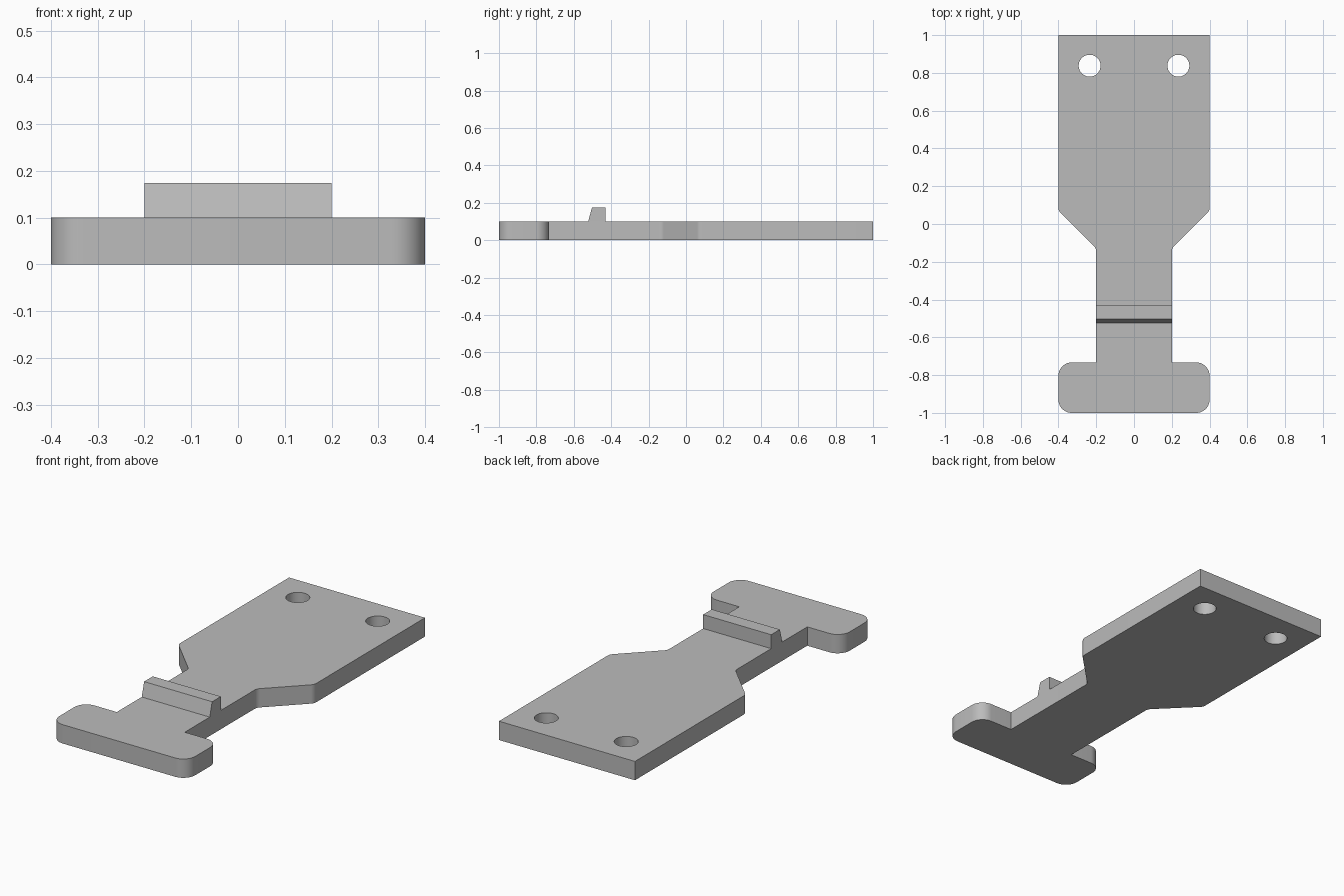
import bpy, bmesh, math
from mathutils import Vector

cube = bpy.data.objects.get("Cube")
if cube:
    bpy.data.objects.remove(cube, do_unlink=True)

THICK = 0.1
RIDGE_TOP = 0.174

grey = bpy.data.materials.new("plain grey")
grey.use_nodes = True
colour = (0.5, 0.5, 0.5, 1)
grey.diffuse_color = colour
grey.node_tree.nodes["Principled BSDF"].inputs["Base Color"].default_value = colour


def rounded(corners, steps=10):
    """Outline with each (x, y, radius) corner replaced by an arc."""
    out = []
    for i, (x, y, r) in enumerate(corners):
        p = Vector((x, y))
        if r == 0:
            out.append(p)
            continue
        a = (Vector(corners[i - 1][:2]) - p).normalized()
        b = (Vector(corners[(i + 1) % len(corners)][:2]) - p).normalized()
        half = a.angle(b) / 2
        centre = p + (a + b).normalized() * r / math.sin(half)
        start = p + a * r / math.tan(half) - centre
        end = p + b * r / math.tan(half) - centre
        sweep = start.angle(end)
        for k in range(steps + 1):
            t = k / steps
            out.append(centre + (start * math.sin((1 - t) * sweep)
                                 + end * math.sin(t * sweep)) / math.sin(sweep))
    return out


def circle(cx, cy, r, n=40):
    return [Vector((cx + r * math.cos(math.tau * k / n),
                    cy + r * math.sin(math.tau * k / n))) for k in range(n)]


def extrude_loops(name, loops, place, offset):
    """Fill the loops (later ones are holes) and extrude by offset."""
    bm = bmesh.new()
    edges = []
    for loop in loops:
        vs = [bm.verts.new(place(p)) for p in loop]
        edges += [bm.edges.new((v, vs[i - 1])) for i, v in enumerate(vs)]
    bmesh.ops.triangle_fill(bm, edges=edges, use_beauty=True)
    ext = bmesh.ops.extrude_face_region(bm, geom=bm.faces[:], use_keep_orig=True)
    top = [g for g in ext["geom"] if isinstance(g, bmesh.types.BMVert)]
    bmesh.ops.translate(bm, verts=top, vec=offset)
    bmesh.ops.recalc_face_normals(bm, faces=bm.faces[:])
    mesh = bpy.data.meshes.new(name)
    bm.to_mesh(mesh)
    bm.free()
    mesh.materials.append(grey)
    obj = bpy.data.objects.new(name, mesh)
    bpy.context.collection.objects.link(obj)
    bpy.ops.object.select_all(action='DESELECT')
    obj.select_set(True)
    bpy.context.view_layer.objects.active = obj
    bpy.ops.object.shade_smooth_by_angle(angle=math.radians(25))
    return obj


# Flat plate: wide body, tapered neck and rounded T-shaped end, with two holes
half_side = [(0.4, -1, 0.07), (0.4, -0.733, 0.07), (0.2, -0.733, 0),
             (0.2, -0.13, 0.04), (0.4, 0.07, 0.04), (0.4, 1, 0)]
corners = half_side + [(-x, y, r) for x, y, r in reversed(half_side)]
holes = [circle(side * 0.235, 0.838, 0.058) for side in (-1, 1)]
extrude_loops("plate", [rounded(corners)] + holes,
              lambda p: (p.x, p.y, 0), (0, 0, THICK))

# Catch ridge across the neck, sloped on its front side
ridge = [Vector(p) for p in ((-0.523, THICK), (-0.43, THICK),
                             (-0.43, RIDGE_TOP), (-0.503, RIDGE_TOP))]
extrude_loops("catch_ridge", [ridge], lambda p: (-0.2, p.x, p.y), (0.4, 0, 0))
